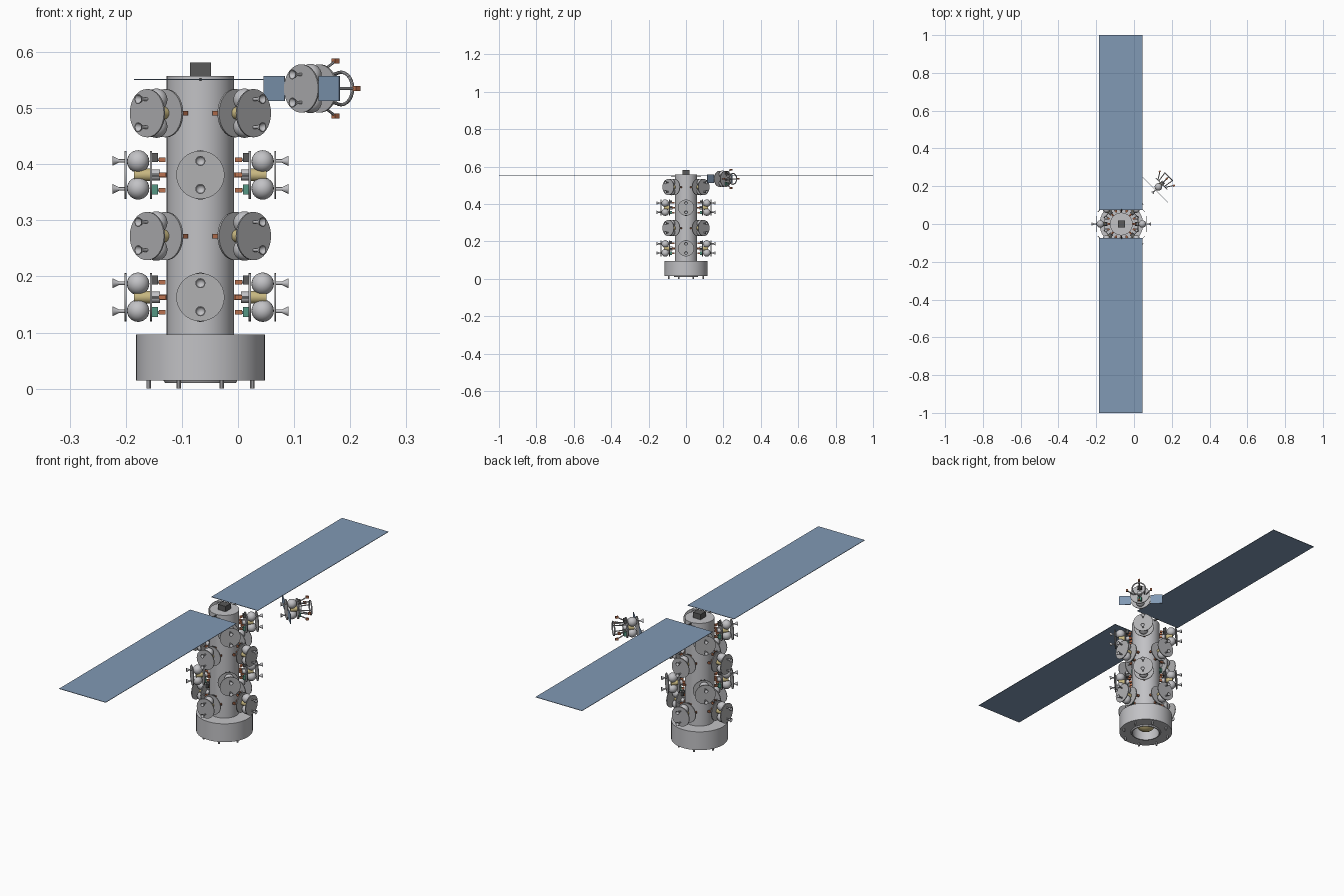
import bpy, bmesh, math
from mathutils import Matrix, Vector

if "Cube" in bpy.data.objects:
    bpy.data.objects.remove(bpy.data.objects["Cube"])

def material(name, rgb):
    m = bpy.data.materials.new(name)
    m.diffuse_color = (*rgb, 1)
    m.use_nodes = True
    m.node_tree.nodes["Principled BSDF"].inputs["Base Color"].default_value = m.diffuse_color
    return m

GREY = material("light grey", (0.54, 0.54, 0.56))
DISC = material("mid grey", (0.44, 0.44, 0.45))
BLUE = material("panel blue", (0.22, 0.32, 0.46))
DARK = material("dark grey", (0.10, 0.10, 0.10))
ORANGE = material("orange", (0.50, 0.17, 0.08))
YELLOW = material("pale yellow", (0.58, 0.48, 0.22))
GREEN = material("green", (0.09, 0.31, 0.23))

AX = Vector((-0.067, 0, 0))          # station axis
ALONG_X = Matrix.Rotation(math.pi / 2, 4, 'Y')   # local z -> x
ALONG_Y = Matrix.Rotation(-math.pi / 2, 4, 'X')  # local z -> y
UP = Matrix.Identity(4)

def at(*p):
    return Matrix.Translation(p)

# --- bmesh primitives -------------------------------------------------
def lathe(bm, profile, mat, seg=24):
    """Revolve (radius, height) points about local z."""
    rings = []
    for r, h in profile:
        if r == 0:
            rings.append([bm.verts.new(mat @ Vector((0, 0, h)))] * seg)
        else:
            rings.append([bm.verts.new(mat @ Vector((r * math.cos(2 * math.pi * i / seg),
                          r * math.sin(2 * math.pi * i / seg), h))) for i in range(seg)])
    for a, b in zip(rings, rings[1:]):
        for i in range(seg):
            j = (i + 1) % seg
            vs = list(dict.fromkeys((a[i], a[j], b[j], b[i])))
            if len(vs) > 2:
                bm.faces.new(vs)

def cyl(bm, r, h0, h1, mat, seg=24):
    lathe(bm, [(0, h0), (r, h0), (r, h1), (0, h1)], mat, seg)

def box(bm, centre, size):
    bmesh.ops.create_cube(bm, size=1, matrix=at(*centre) @ Matrix.Diagonal((*size, 1)))

def ball(bm, centre, r):
    bmesh.ops.create_uvsphere(bm, u_segments=20, v_segments=12, radius=r, matrix=at(*centre))

def rod(bm, a, b, r, seg=8):
    a, b = Vector(a), Vector(b)
    q = (b - a).to_track_quat('Z', 'Y').to_matrix().to_4x4()
    cyl(bm, r, 0, (b - a).length, at(*a) @ q, seg)

def finish(bm, name, mat):
    bmesh.ops.recalc_face_normals(bm, faces=bm.faces)
    for f in bm.faces:
        f.smooth = True
    for e in bm.edges:
        e.smooth = e.calc_face_angle(0) < math.radians(35)
    me = bpy.data.meshes.new(name)
    bm.to_mesh(me)
    bm.free()
    me.materials.append(mat)
    return me

def place(me, name, matrix=UP):
    ob = bpy.data.objects.new(name, me)
    ob.matrix_world = matrix
    bpy.context.collection.objects.link(ob)

def single(name, mat, build, matrix=UP):
    bm = bmesh.new()
    build(bm)
    place(finish(bm, name, mat), name, matrix)

STATION = at(*AX)

# --- station: hollow base, core, feet, engine, mast head ---------------
single("base_ring", GREY, lambda bm: lathe(bm, [
    (0, 0.097), (0.115, 0.097), (0.115, 0.015), (0.066, 0.015), (0.063, 0.010),
    (0.058, 0.010), (0.058, 0.085), (0, 0.085)], UP, 48), STATION)
single("core_tube", GREY, lambda bm: cyl(bm, 0.06, 0.09, 0.557, UP, 48), STATION)
single("engine_dome", YELLOW, lambda bm: lathe(bm, [(0, 0.022)] + [
    (0.045 * math.sin(t * math.pi / 16), 0.067 - 0.045 * math.cos(t * math.pi / 16))
    for t in range(1, 9)] + [(0.045, 0.085)], UP, 32), STATION)
single("roof_block", DARK, lambda bm: box(bm, (0, 0, 0.568), (0.037, 0.037, 0.026)), STATION)

def feet(bm):
    for i in range(8):
        a = math.radians(22.5 + 45 * i)
        cyl(bm, 0.004, 0, 0.02, at(0.1 * math.cos(a), 0.1 * math.sin(a), 0), 10)
single("base_feet", GREY, feet, STATION)

# --- large solar wings -------------------------------------------------
for side, label in ((1, "back"), (-1, "front")):
    single(label + "_solar_wing", BLUE,
           lambda bm: box(bm, (-0.07, side * 0.5375, 0.551), (0.23, 0.925, 0.002)))
    single(label + "_wing_arm", DARK,
           lambda bm: cyl(bm, 0.003, 0.055, 0.08, ALONG_Y, 8),
           STATION @ at(0, 0, 0.551) @ Matrix.Rotation(0 if side > 0 else math.pi, 4, 'Z'))

# --- probe: local +x points outward, outer disc at x = 0 ---------------
def discs(bm):
    cyl(bm, 0.043, -0.002, 0.001, ALONG_X, 32)
    cyl(bm, 0.043, -0.048, -0.044, ALONG_X, 32)

def nozzles(bm):
    for z in (-0.025, 0.025):
        lathe(bm, [(0, 0), (0.003, 0), (0.003, 0.011), (0.009, 0.023), (0.0075, 0.023),
                   (0, 0.012)], at(0, 0, z) @ ALONG_X, 16)

def tanks(bm):
    for z in (-0.024, 0.024):
        ball(bm, (-0.023, 0, z), 0.020)

def hub(bm):
    cyl(bm, 0.010, -0.062, -0.046, ALONG_X, 20)

PROBE = [("probe_discs", DISC, discs), ("probe_nozzles", GREY, nozzles),
         ("probe_tanks", GREY, tanks), ("probe_hub", GREY, hub),
         ("probe_centre_tank", YELLOW, lambda bm: cyl(bm, 0.011, -0.044, -0.016, ALONG_X, 20)),
         ("probe_dark_box", DARK, lambda bm: box(bm, (-0.053, 0, 0.031), (0.011, 0.018, 0.016))),
         ("probe_green_box", GREEN, lambda bm: box(bm, (-0.053, 0, -0.026), (0.011, 0.018, 0.018)))]

# folded legs with orange pads when docked
LEGS = [(0, 0.027), (0, -0.027), (0.027, 0), (-0.027, 0)]

def folded_legs(bm):
    for y, z in LEGS:
        rod(bm, (-0.046, y, z), (-0.066, y, z), 0.0025)

def folded_pads(bm):
    for y, z in LEGS:
        box(bm, (-0.066, y, z), (0.012, 0.008, 0.008))
    box(bm, (-0.067, 0, 0), (0.014, 0.009, 0.009))

DOCKED = [("probe_folded_legs", GREY, folded_legs), ("probe_pads", ORANGE, folded_pads)]

# spread legs, hoop and panels on the free-flying probe
def spread_legs(bm):
    for y, z in LEGS:
        rod(bm, (-0.046, y, z), (-0.085, y * 1.9, z * 1.8), 0.0025)

def spread_pads(bm):
    for y, z in LEGS:
        box(bm, (-0.086, y * 1.95, z * 1.82), (0.012, 0.009, 0.009))

def hoop(bm):
    n = 24
    pts = [(-0.100, 0.029 * math.cos(2 * math.pi * i / n), 0.029 * math.sin(2 * math.pi * i / n))
           for i in range(n)]
    for i in range(n):
        rod(bm, pts[i], pts[(i + 1) % n], 0.003)
    for i in range(0, n, 6):
        rod(bm, pts[i], (-0.046, pts[i][1] * 0.7, pts[i][2] * 0.7), 0.0025)

def small_panels(bm):
    for s in (-1, 1):
        box(bm, (-0.001, s * 0.069, 0), (0.002, 0.052, 0.044))

FREE = [("probe_spread_legs", GREY, spread_legs), ("probe_spread_pads", ORANGE, spread_pads),
        ("probe_hoop", GREY, hoop), ("probe_solar_panels", BLUE, small_panels)]

def build(parts):
    out = []
    for name, mat, fn in parts:
        bm = bmesh.new()
        fn(bm)
        out.append((name, finish(bm, name, mat)))
    return out

common, docked, free = build(PROBE), build(DOCKED), build(FREE)

# --- four tiers of four docked probes, alternate tiers turned 45 deg ---
for tier, z in enumerate((0.163, 0.272, 0.381, 0.491)):
    for k in range(4):
        turn = Matrix.Rotation(math.radians(90 * k + 45 * (tier % 2)), 4, 'Z')
        m = STATION @ at(0, 0, z) @ turn @ at(0.134, 0, 0)
        for name, me in common + docked:
            place(me, f"{name}_{tier}_{k}", m)

# --- free-flying probe, outer disc facing front left --------------------
m = at(0.113, 0.18, 0.535) @ Matrix.Rotation(math.radians(225), 4, 'Z')
for name, me in common + free:
    place(me, "free_" + name, m)
